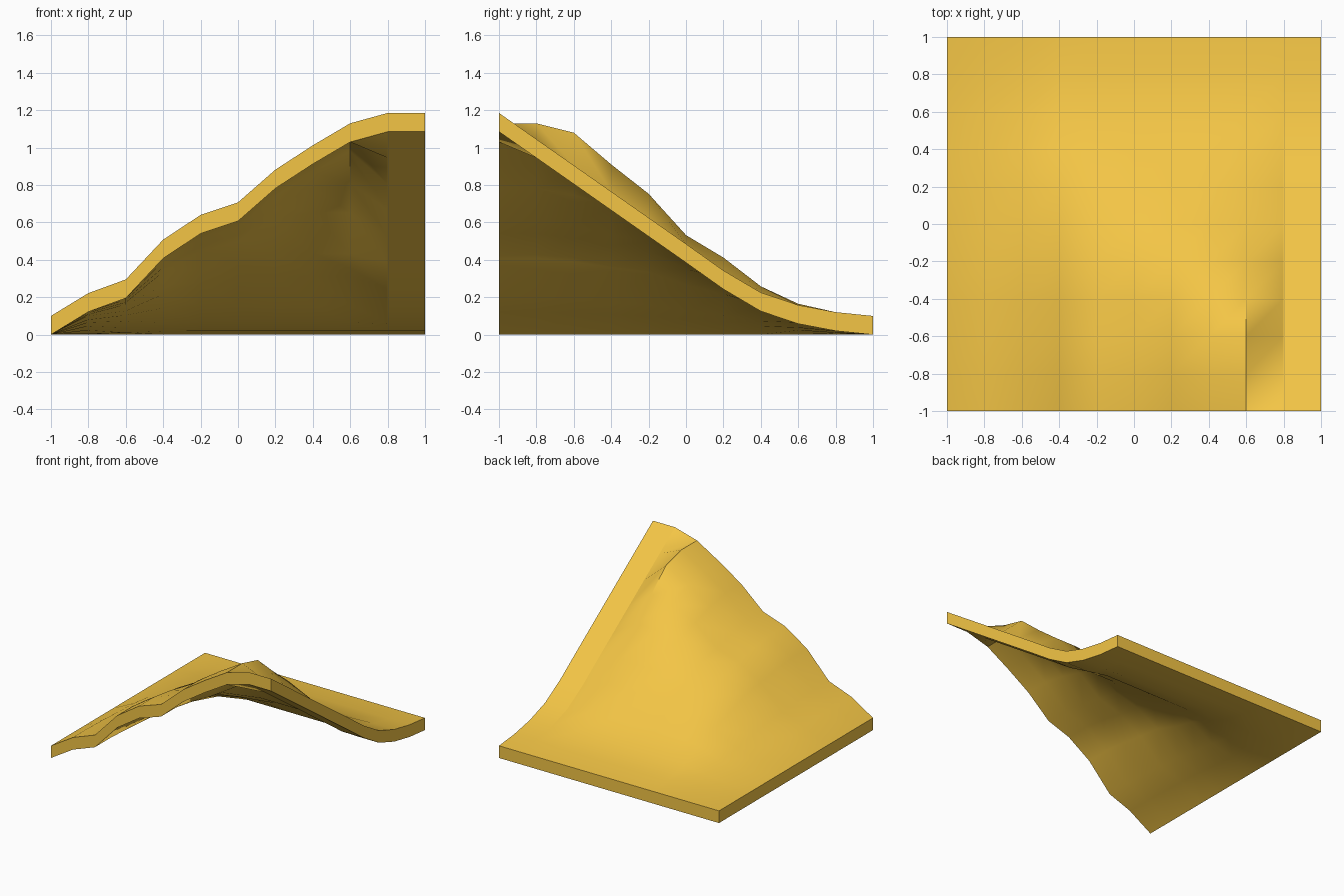
import bpy, bmesh, math

if "Cube" in bpy.data.objects:
    bpy.data.objects.remove(bpy.data.objects["Cube"])

N, STEP, THICK = 11, 0.2, 0.1

# Underside profiles sampled every 0.2 units from -1 to 1
front = [0, .122, .195, .408, .54, .607, .782, .912, 1.03, 1.085, 1.085]   # front edge, along x
side = [1.085, .945, .805, .665, .525, .385, .243, .125, .058, .02, 0]     # flat right strip, along y
crest = [1.085, 1.03, .98, .81, .653, .432, .312, .158, .065, .02, 0]      # raised back face, along y
fade = [1, 1, .953, .88, .82, .65, .53, .37, .19, .05, 0]                  # front profile fading to the back


def height(i, j):
    """Left face blends into the back face; the flat strip starts at x = 0.8."""
    left_face = front[i] * fade[j]
    if i >= 9:
        return side[j]
    back_face = crest[j]
    low = min(left_face, back_face)
    if i == 8 or j == 0:
        return low
    soft = min(0.08, 0.3 * back_face)
    overlap = max(soft - abs(left_face - back_face), 0)
    return low - overlap ** 2 / (4 * soft) if soft > 0 else low


# Terrain sheet: underside grid
bm = bmesh.new()
grid = [[bm.verts.new((-1 + i * STEP, -1 + j * STEP, height(i, j))) for i in range(N)]
        for j in range(N)]
for j in range(N - 1):
    for i in range(N - 1):
        a, b, c, d = grid[j][i], grid[j][i + 1], grid[j + 1][i + 1], grid[j + 1][i]
        bm.faces.new((a, b, c))
        bm.faces.new((a, c, d))

# Thickness: extrude straight up
top = bmesh.ops.extrude_face_region(bm, geom=bm.faces[:], use_keep_orig=True)
bmesh.ops.translate(bm, vec=(0, 0, THICK),
                    verts=[g for g in top["geom"] if isinstance(g, bmesh.types.BMVert)])
bmesh.ops.recalc_face_normals(bm, faces=bm.faces[:])

mesh = bpy.data.meshes.new("terrain_slope")
bm.to_mesh(mesh)
bm.free()
slope = bpy.data.objects.new("terrain_slope", mesh)
bpy.context.collection.objects.link(slope)

# Sand yellow
mat = bpy.data.materials.new("sand_yellow")
mat.diffuse_color = (0.90, 0.56, 0.06, 1)
mat.use_nodes = True
mat.node_tree.nodes["Principled BSDF"].inputs["Base Color"].default_value = mat.diffuse_color
mesh.materials.append(mat)

bpy.context.view_layer.objects.active = slope
slope.select_set(True)
bpy.ops.object.shade_smooth_by_angle(angle=math.radians(50))

# Crisp crease where the flat right strip begins
for e in mesh.edges:
    if all(abs(mesh.vertices[v].co.x - 0.8) < 0.01 for v in e.vertices):
        e.use_edge_sharp = True
